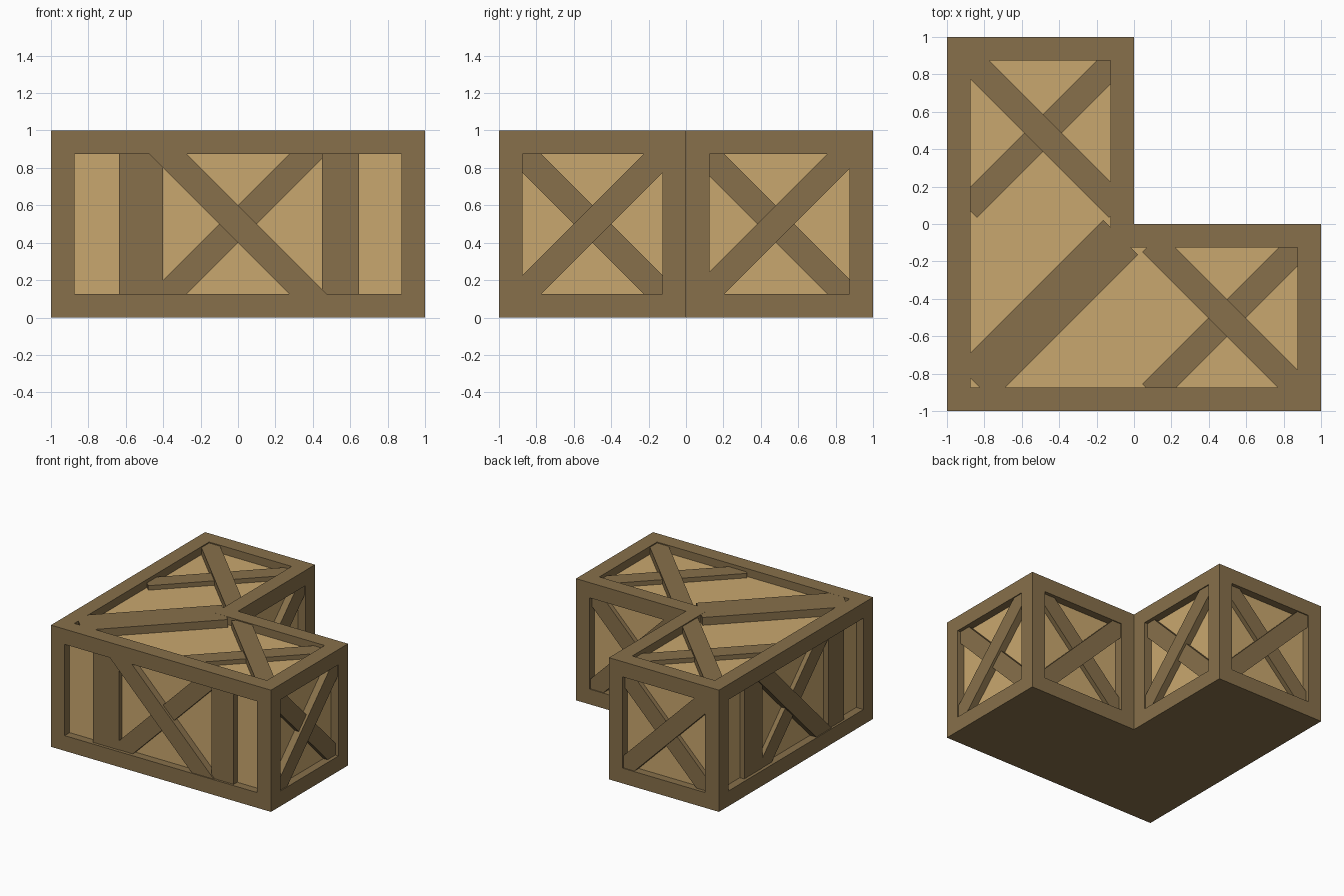
import bpy, bmesh
from math import pi, sqrt
from mathutils import Matrix, Vector

if "Cube" in bpy.data.objects:
    bpy.data.objects.remove(bpy.data.objects["Cube"])


def material(name, color):
    m = bpy.data.materials.new(name)
    m.diffuse_color = (*color, 1)
    m.use_nodes = True
    m.node_tree.nodes["Principled BSDF"].inputs["Base Color"].default_value = m.diffuse_color
    return m


FRAME = material("frame_wood", (0.242, 0.162, 0.069))
PANEL = material("panel_wood", (0.584, 0.386, 0.156))
DEPTH = 0.065       # how far the panels sit behind the frame


def add_object(name, bm, *mats):
    mesh = bpy.data.meshes.new(name)
    bm.to_mesh(mesh)
    bm.free()
    for m in mats:
        mesh.materials.append(m)
    ob = bpy.data.objects.new(name, mesh)
    bpy.context.collection.objects.link(ob)
    return ob


# Crate body: L-shaped prism, each side and the top inset into a frame and a sunken panel
bm = bmesh.new()
outline = [(-1, -1), (1, -1), (1, 0), (0, 0), (0, 1), (-1, 1)]
base = bm.faces.new([bm.verts.new((x, y, 0)) for x, y in outline])
ext = bmesh.ops.extrude_face_region(bm, geom=[base], use_keep_orig=True)
bmesh.ops.translate(bm, vec=(0, 0, 1),
                    verts=[v for v in ext["geom"] if isinstance(v, bmesh.types.BMVert)])
bmesh.ops.recalc_face_normals(bm, faces=bm.faces[:])
bm.normal_update()
sides = [f for f in bm.faces if f.normal.z > -0.5]
bmesh.ops.inset_individual(bm, faces=sides, thickness=0.125, use_even_offset=True)
for f in bmesh.ops.extrude_discrete_faces(bm, faces=sides)["faces"]:
    f.normal_update()
    f.material_index = 1
    bmesh.ops.translate(bm, vec=f.normal * -DEPTH, verts=f.verts[:])
add_object("crate_body", bm, FRAME, PANEL)


def face_matrix(origin, right, up):
    """Local x = right, y = up, z = outward from a crate face."""
    r, u = Vector(right), Vector(up)
    m = Matrix((r, u, r.cross(u))).transposed().to_4x4()
    m.translation = origin
    return m


def bar(name, face, center, length, width, angle, sink):
    """Board lying in a sunken panel, its top 'sink' behind the frame surface."""
    bottom = -DEPTH - 0.01
    bm = bmesh.new()
    bmesh.ops.create_cube(bm, size=1, matrix=face
                          @ Matrix.Translation((*center, (bottom - sink) / 2))
                          @ Matrix.Rotation(angle, 4, 'Z')
                          @ Matrix.Diagonal((length, width, -sink - bottom, 1)))
    return add_object(name, bm, FRAME)


def cross(name, face, center, rising_on_top, length=1.14):
    hi, lo = 0.008, 0.028
    bar(name + "_rising_brace", face, center, length, 0.1414, pi / 4, hi if rising_on_top else lo)
    bar(name + "_falling_brace", face, center, length, 0.1414, -pi / 4, lo if rising_on_top else hi)


UP = (0, 0, 1)
front = face_matrix((0, -1, 0), (1, 0, 0), UP)
left = face_matrix((-1, 0, 0), (0, -1, 0), UP)
top = face_matrix((0, 0, 1), (1, 0, 0), (0, 1, 0))

# Long sides: a cross between two posts
for name, face in (("front", front), ("left", left)):
    cross(name, face, (0, 0.5), False, 1.2)
    bar(name + "_wide_post", face, (-0.518, 0.5), 0.8, 0.236, pi / 2, 0.025)
    bar(name + "_narrow_post", face, (0.548, 0.5), 0.8, 0.2, pi / 2, 0.018)

# Short sides: one cross each
cross("right_end", face_matrix((1, -0.5, 0), (0, 1, 0), UP), (0, 0.5), True)
cross("inner_right", face_matrix((0, 0.5, 0), (0, 1, 0), UP), (-0.02, 0.5), True)
cross("inner_back", face_matrix((0.5, 0, 0), (-1, 0, 0), UP), (0.02, 0.5), True)
cross("back_end", face_matrix((-0.5, 1, 0), (-1, 0, 0), UP), (0, 0.5), True)

# Top: a cross on each arm and one wide mitre board running corner to corner
cross("top_back", top, (-0.486, 0.486), False)
cross("top_right", top, (0.497, -0.503), False)
bar("top_mitre_board", top, (-0.46, -0.46), 1.1, 0.262, pi / 4, 0.0005)
